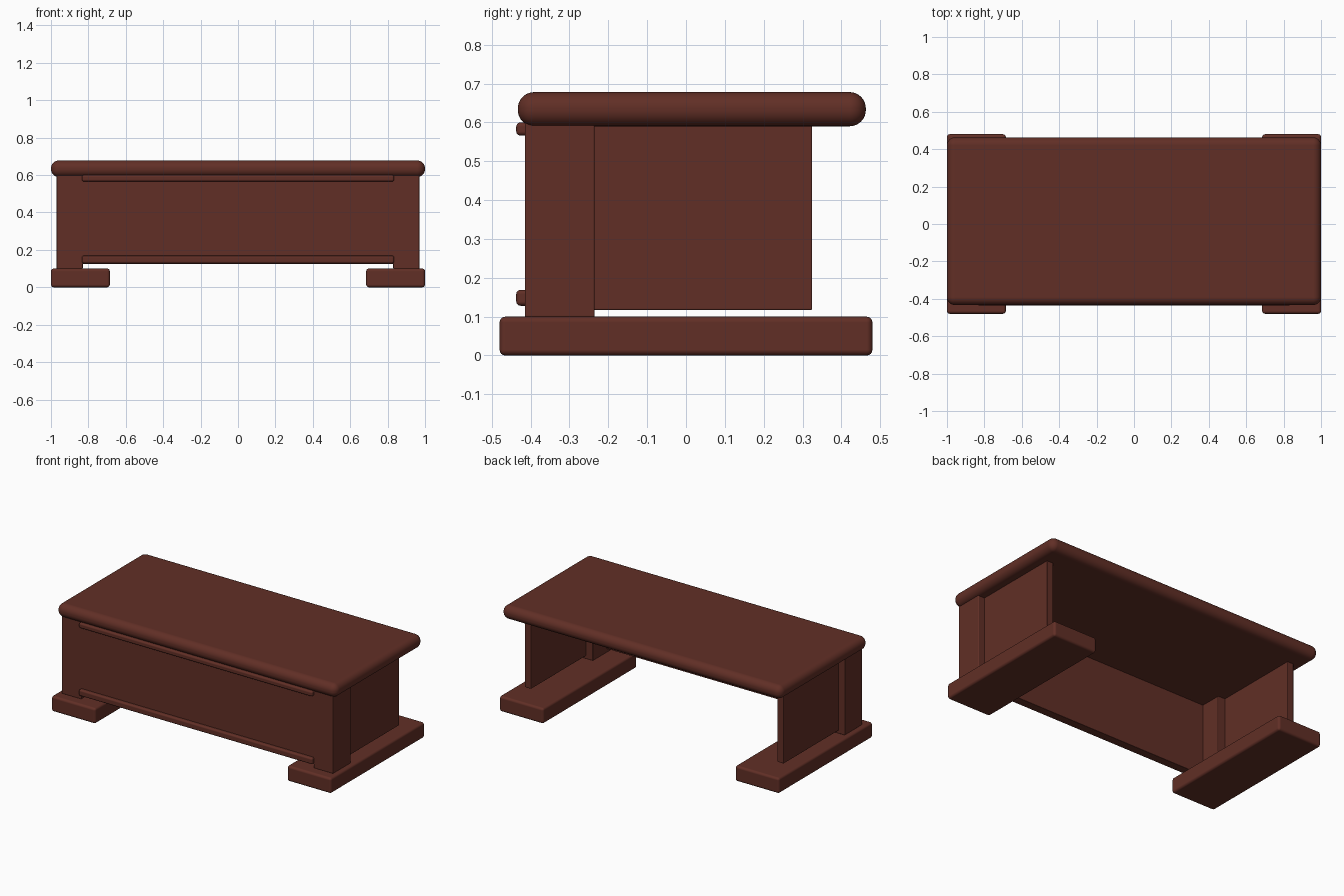
import bpy
import math

# Remove the default cube
default = bpy.data.objects.get("Cube")
if default:
    bpy.data.objects.remove(default, do_unlink=True)

# One dark reddish wood for the whole desk
WOOD = (0.12, 0.028, 0.019, 1.0)
wood = bpy.data.materials.new("dark_red_wood")
wood.use_nodes = True
wood.diffuse_color = WOOD
wood.node_tree.nodes["Principled BSDF"].inputs["Base Color"].default_value = WOOD


def board(name, x, y, z, radius, segments=4):
    """Rounded board between the given (low, high) limits on each axis."""
    limits = (x, y, z)
    bpy.ops.mesh.primitive_cube_add(size=1, location=[(a + b) / 2 for a, b in limits])
    obj = bpy.context.object
    obj.name = obj.data.name = name
    obj.scale = [b - a for a, b in limits]
    bpy.ops.object.transform_apply(location=False, rotation=False, scale=True)
    obj.data.materials.append(wood)
    bpy.ops.object.shade_smooth_by_angle(angle=math.radians(35))
    bevel = obj.modifiers.new("rounded_edges", 'BEVEL')
    bevel.width = radius
    bevel.segments = segments
    bevel.harden_normals = True
    return obj


def mirrored_pair(name, x, y, z, radius):
    """The same board on both sides of the desk."""
    low, high = x
    board("left_" + name, (low, high), y, z, radius)
    board("right_" + name, (-high, -low), y, z, radius)


# Desk top with a fully rounded rim
board("desk_top", (-1.0, 1.0), (-0.433, 0.463), (0.59, 0.678), 0.042, 8)

# Legs: feet, front posts and recessed side panels
mirrored_pair("foot", (0.685, 1.0), (-0.48, 0.48), (0.0, 0.1), 0.015)
mirrored_pair("front_post", (0.83, 0.97), (-0.415, -0.235), (0.098, 0.605), 0.005)
mirrored_pair("side_panel", (0.88, 0.925), (-0.25, 0.325), (0.117, 0.605), 0.004)

# Front panel flush with the posts
board("front_panel", (-0.84, 0.84), (-0.415, -0.372), (0.125, 0.605), 0.003)

# Raised trim strips along the front panel
for name, bottom, top in (("upper_trim", 0.566, 0.6), ("lower_trim", 0.128, 0.169)):
    board(name, (-0.835, 0.835), (-0.437, -0.4), (bottom, top), 0.011)
